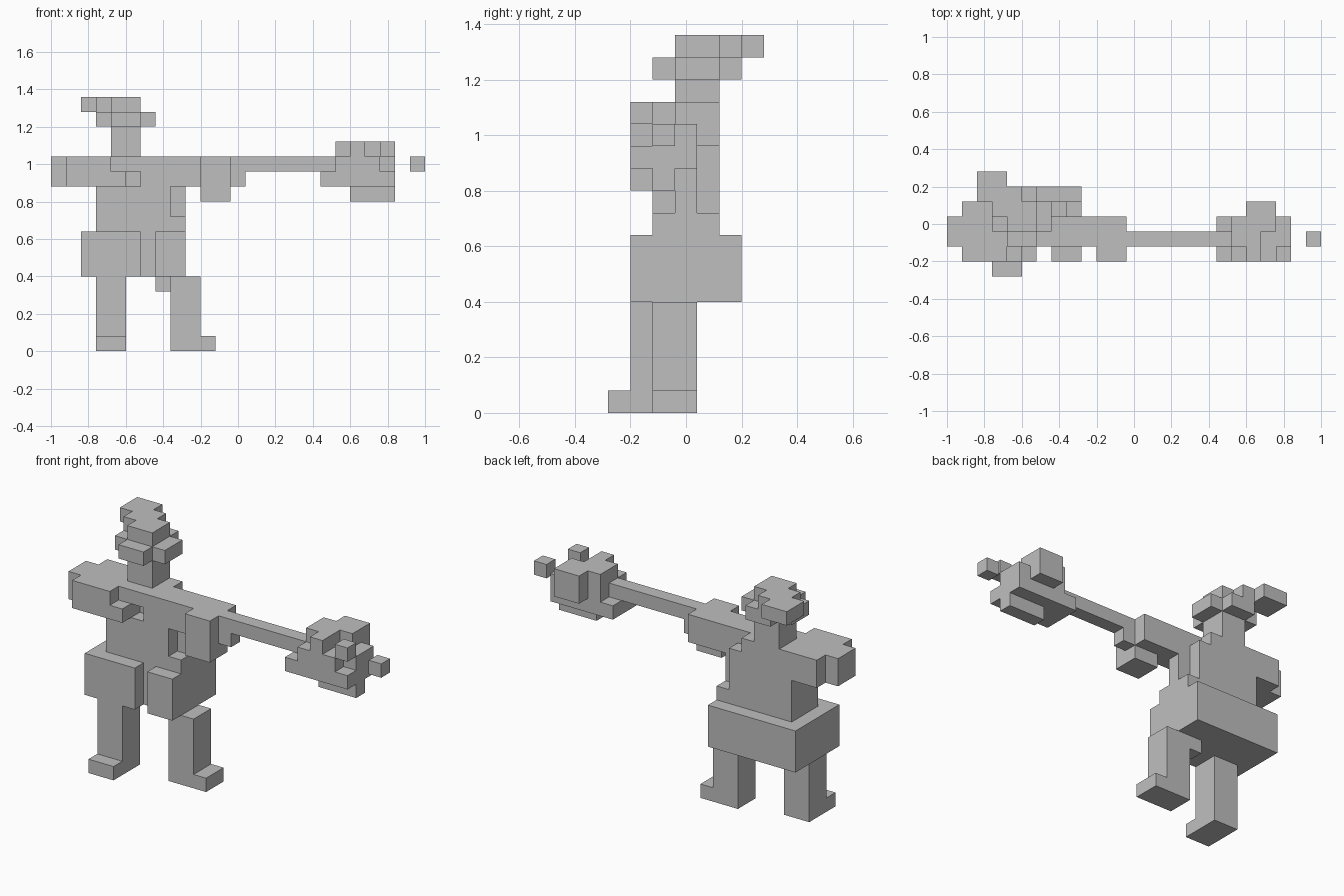
import bpy
import bmesh
from mathutils import Vector

cube = bpy.data.objects.get("Cube")
if cube:
    bpy.data.objects.remove(cube, do_unlink=True)

UNIT = 0.08
ORIGIN = Vector((-1, -0.28, 0))

stone = bpy.data.materials.new("plain_grey")
stone.use_nodes = True
GREY = (0.52, 0.52, 0.52, 1)
stone.diffuse_color = GREY
stone.node_tree.nodes["Principled BSDF"].inputs["Base Color"].default_value = GREY


def cells(x, y, z):
    """All grid cells in a block given by (start, stop) along each axis."""
    return {(i, j, k) for i in range(*x) for j in range(*y) for k in range(*z)}


def build(name, *blocks, without=()):
    """Join blocks of cells into one closed skin with large flat faces."""
    solid = set().union(*blocks) - set(without)
    bm = bmesh.new()
    corners = {}

    def corner(p):
        if p not in corners:
            corners[p] = bm.verts.new(ORIGIN + Vector(p) * UNIT)
        return corners[p]

    for cell in solid:
        for axis in range(3):
            for side in (0, 1):
                near = list(cell)
                near[axis] += 2 * side - 1
                if tuple(near) in solid:
                    continue
                u, v = (axis + 1) % 3, (axis + 2) % 3
                loop = []
                for du, dv in ((0, 0), (1, 0), (1, 1), (0, 1)):
                    p = list(cell)
                    p[axis] += side
                    p[u] += du
                    p[v] += dv
                    loop.append(corner(tuple(p)))
                bm.faces.new(loop if side else loop[::-1])
    bmesh.ops.dissolve_limit(bm, angle_limit=0.01, verts=bm.verts, edges=bm.edges)
    mesh = bpy.data.meshes.new(name)
    bm.to_mesh(mesh)
    bm.free()
    mesh.materials.append(stone)
    obj = bpy.data.objects.new(name, mesh)
    bpy.context.collection.objects.link(obj)
    return obj


# Legs with feet pointing forward and sideways
build("right_leg",
      cells((3, 5), (1, 3), (0, 5)),
      cells((3, 5), (0, 1), (0, 1)))
build("left_leg",
      cells((8, 10), (2, 4), (0, 5)),
      cells((10, 11), (2, 4), (0, 1)),
      cells((7, 8), (3, 4), (4, 5)))

# Wide skirt with a slit at the front
build("skirt",
      cells((2, 9), (1, 6), (5, 8)),
      without=cells((6, 7), (1, 2), (5, 8)))

# Torso, cut at the chest and the rear shoulder
build("torso",
      cells((3, 8), (2, 5), (8, 13)),
      cells((8, 9), (2, 5), (8, 9)),
      cells((8, 9), (3, 4), (9, 11)),
      without=cells((5, 6), (2, 3), (11, 12)) | cells((7, 8), (4, 5), (12, 13)))

# Right arm folded across the chest
build("right_arm",
      cells((0, 1), (2, 4), (11, 13)),
      cells((1, 3), (1, 5), (11, 13)),
      cells((3, 4), (1, 2), (11, 13)),
      cells((4, 5), (1, 2), (11, 12)))

# Left arm, hand and finger
build("left_arm",
      cells((8, 10), (2, 4), (11, 13)),
      cells((10, 12), (1, 3), (10, 13)),
      cells((10, 12), (3, 4), (11, 13)),
      cells((12, 13), (2, 3), (11, 12)))

# Neck and stepped head
build("neck", cells((4, 6), (3, 5), (13, 15)))
build("head",
      cells((4, 6), (2, 6), (15, 16)),
      cells((3, 7), (3, 5), (15, 16)))
build("swept_hair",
      cells((4, 6), (3, 5), (16, 17)),
      cells((3, 5), (4, 6), (16, 17)),
      cells((2, 4), (5, 7), (16, 17)))

# Long weapon with a ragged head
build("weapon_shaft", cells((12, 19), (2, 3), (12, 13)))
build("weapon_head",
      cells((20, 23), (2, 3), (10, 11)),
      cells((18, 23), (1, 4), (11, 12)),
      cells((19, 22), (1, 4), (12, 13)),
      cells((22, 23), (2, 4), (12, 13)),
      cells((20, 22), (4, 5), (12, 14)),
      cells((19, 21), (2, 4), (13, 14)),
      cells((20, 21), (1, 2), (13, 14)),
      cells((21, 22), (3, 4), (13, 14)))
build("weapon_spike", cells((22, 23), (1, 2), (13, 14)))
build("weapon_spark", cells((24, 25), (2, 3), (12, 13)))
